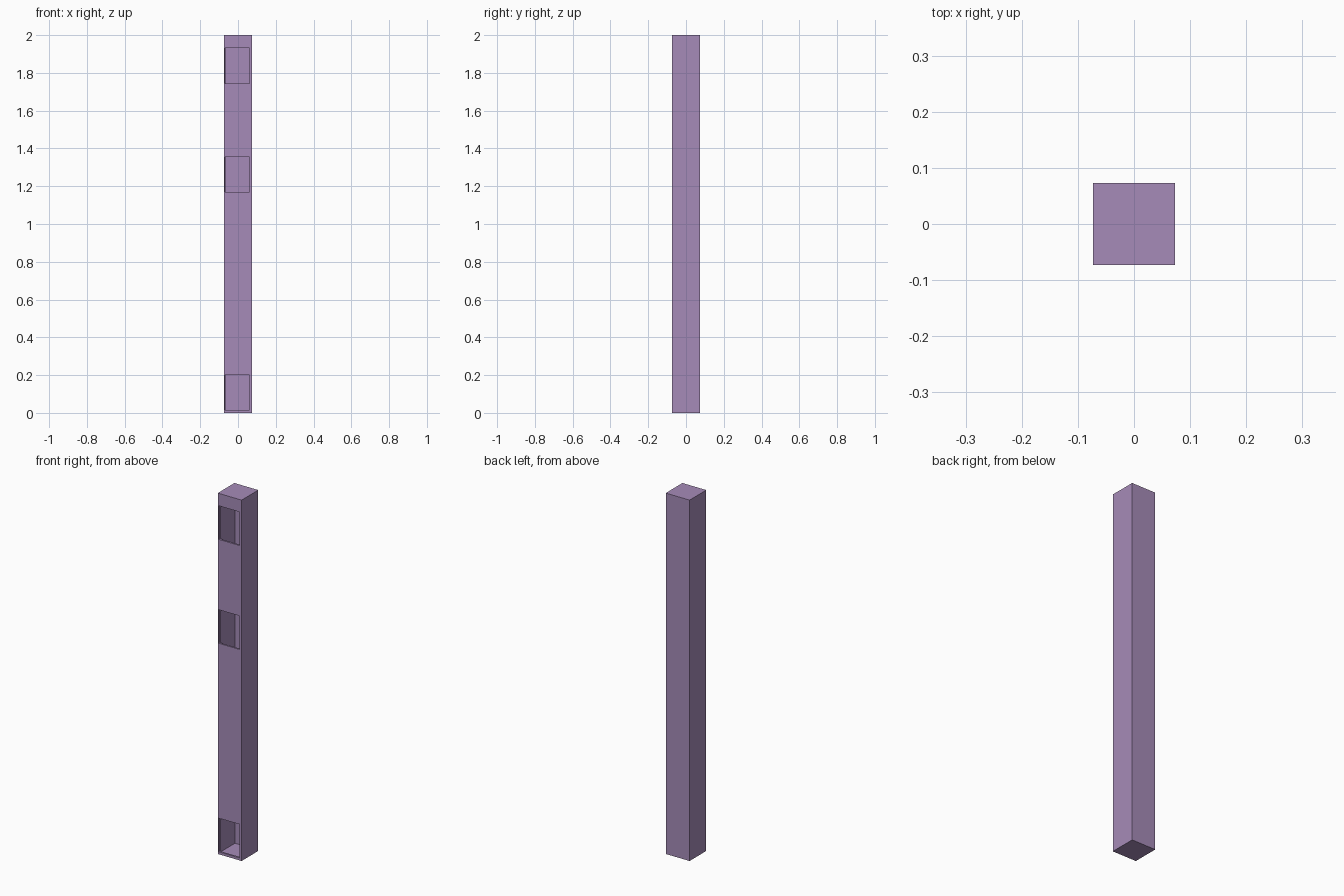
import bpy

if "Cube" in bpy.data.objects:
    bpy.data.objects.remove(bpy.data.objects["Cube"])

HALF = 0.073      # half width of the square post
HEIGHT = 2.0
WALL = 0.01       # wall thickness


def box(name, lo, hi):
    """Axis-aligned box between two corners."""
    bpy.ops.mesh.primitive_cube_add(size=1, location=[(a + b) / 2 for a, b in zip(lo, hi)])
    ob = bpy.context.object
    ob.name = name
    ob.scale = [b - a for a, b in zip(lo, hi)]
    bpy.ops.object.transform_apply(location=True, rotation=False, scale=True)
    return ob


def cut(target, cutter):
    cutter.hide_render = True
    cutter.display_type = 'WIRE'
    mod = target.modifiers.new(cutter.name, 'BOOLEAN')
    mod.operation = 'DIFFERENCE'
    mod.solver = 'EXACT'
    mod.object = cutter


# Square post
post = box("hollow_post", (-HALF, -HALF, 0), (HALF, HALF, HEIGHT))

# Hollow inside, closed at both ends
inner = HALF - WALL
cut(post, box("cavity_cutter", (-inner, -inner, WALL), (inner, inner, HEIGHT - WALL)))

# Three openings through the front wall
for i, (z0, z1) in enumerate([(0.014, 0.2), (1.169, 1.355), (1.745, 1.931)]):
    cut(post, box(f"opening_cutter_{i + 1}", (-0.069, -HALF - 0.02, z0), (0.061, -inner + 0.001, z1)))

# Purple finish
mat = bpy.data.materials.new("purple")
mat.diffuse_color = (0.38, 0.26, 0.48, 1)
mat.use_nodes = True
mat.node_tree.nodes["Principled BSDF"].inputs["Base Color"].default_value = mat.diffuse_color
post.data.materials.append(mat)
